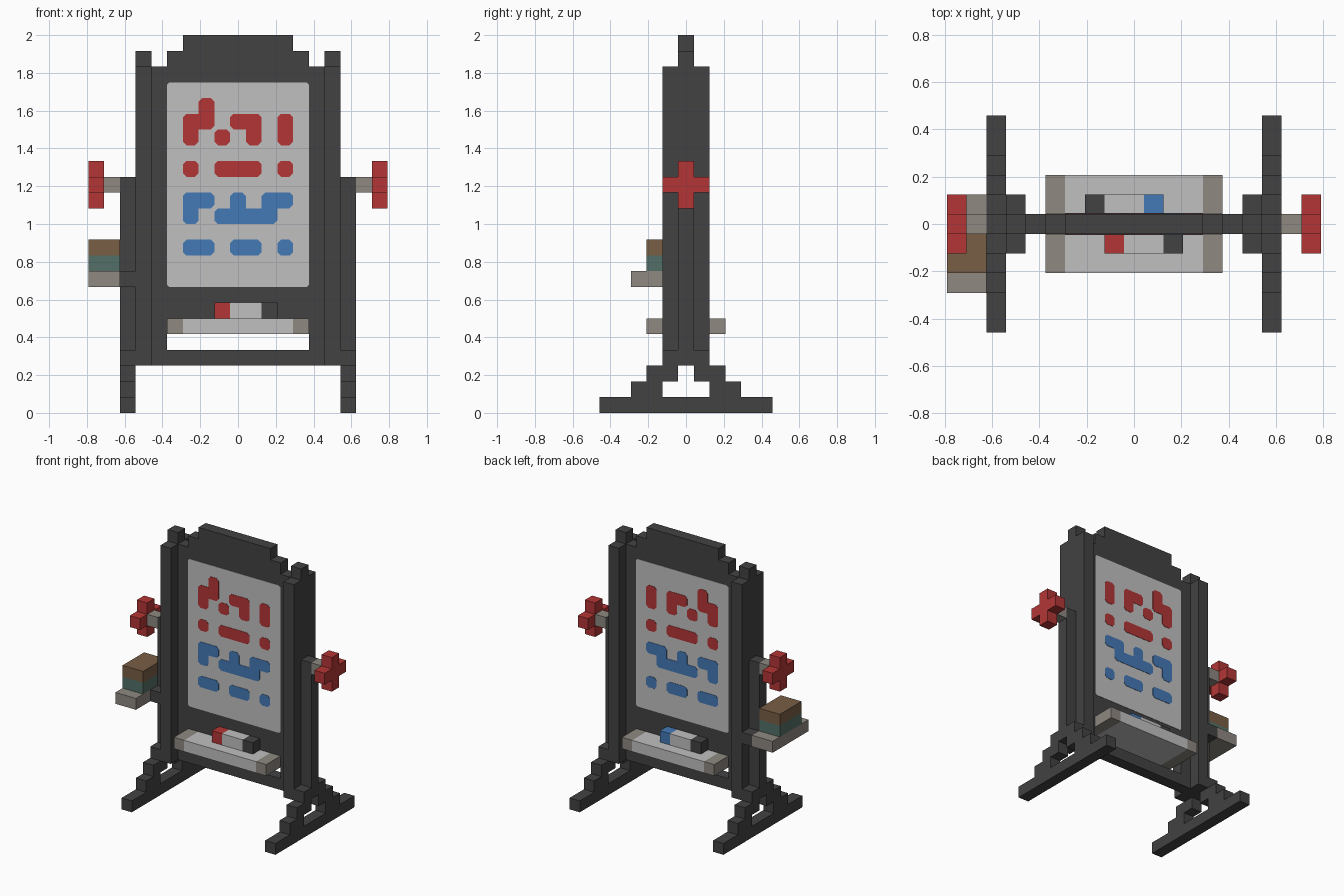
import bpy
import bmesh

U = 1 / 12  # size of one block

cube = bpy.data.objects.get("Cube")
if cube:
    bpy.data.objects.remove(cube, do_unlink=True)


def material(name, rgb):
    linear = [((c / 255 + 0.055) / 1.055) ** 2.4 for c in rgb]
    mat = bpy.data.materials.new(name)
    mat.use_nodes = True
    mat.diffuse_color = (*linear, 1)
    mat.node_tree.nodes["Principled BSDF"].inputs["Base Color"].default_value = (*linear, 1)
    return mat


charcoal = material("charcoal", (66, 66, 66))
white = material("board_white", (192, 192, 192))
red = material("red", (180, 54, 54))
blue = material("blue", (67, 121, 182))
stone = material("warm_grey", (142, 136, 128))
brown = material("brown", (120, 94, 69))
teal = material("grey_green", (84, 112, 104))


def finish(name, bm, mat):
    mesh = bpy.data.meshes.new(name)
    bmesh.ops.recalc_face_normals(bm, faces=bm.faces[:])
    bm.to_mesh(mesh)
    bm.free()
    mesh.materials.append(mat)
    obj = bpy.data.objects.new(name, mesh)
    bpy.context.collection.objects.link(obj)
    return obj


def blocks(name, mat, *boxes):
    """Each box is an (x, y, z) triple of (low, high) ranges in block units."""
    bm = bmesh.new()
    for box in boxes:
        for v in bmesh.ops.create_cube(bm, size=1)["verts"]:
            v.co = [U * ((lo + hi) / 2 + c * (hi - lo)) for c, (lo, hi) in zip(v.co, box)]
    return finish(name, bm, mat)


def span(s, lo, hi):
    """Range mirrored to the side given by s."""
    return tuple(sorted((s * lo, s * hi)))


def half(w):
    return (-w, w)


def slab(bm, x, z, depth, cut, corners):
    """Upright slab through the board, with chosen corners chamfered."""
    pts = []
    for sx, sz in ((1, 1), (-1, 1), (-1, -1), (1, -1)):
        px, pz = x[(sx + 1) // 2], z[(sz + 1) // 2]
        if corners(sx, sz):
            pair = [(px, pz - sz * cut), (px - sx * cut, pz)]
            pts += pair if sx * sz > 0 else pair[::-1]
        else:
            pts.append((px, pz))
    face = bm.faces.new([bm.verts.new((px * U, -depth * U, pz * U)) for px, pz in pts])
    new = bmesh.ops.extrude_face_region(bm, geom=[face])["geom"]
    for v in new:
        if isinstance(v, bmesh.types.BMVert):
            v.co.y = depth * U


# Board frame with stepped top and a slot under the tray
CORE = half(.5)
blocks("board_frame", charcoal,
       (half(5.5), CORE, (3, 4)),
       (span(1, 4.5, 5.5), CORE, (4, 6)),
       (span(-1, 4.5, 5.5), CORE, (4, 6)),
       (half(5.5), CORE, (6, 22)),
       (half(4.5), CORE, (22, 23)),
       (half(3.5), CORE, (23, 24)))

# Writing surface, showing on both faces
bm = bmesh.new()
slab(bm, half(4.5), (8, 21), .53, .14, lambda sx, sz: True)
finish("writing_surface", bm, white)


# Abstract marks, showing on both faces
def marks(name, mat, top, rows):
    bm = bmesh.new()

    def filled(r, c):
        return 0 <= r < len(rows) and 0 <= c < 7 and rows[r][c] == "#"

    for r, row in enumerate(rows):
        for c in range(7):
            if filled(r, c):
                x, z = c - 3.5, top - r - 1
                slab(bm, (x, x + 1), (z, z + 1), .56, .22,
                     lambda sx, sz: not filled(r, c + sx) and not filled(r - sz, c))
    finish(name, bm, mat)


marks("red_marks", red, 20, [".#.....", "##.##.#", "#.#.#.#", ".......", "#.###.#"])
marks("blue_marks", blue, 14, ["##.#.##", "#.####.", ".......", "##.##.#"])

# Posts, feet and knobs on both sides
for s, side in ((1, "left"), (-1, "right")):
    post, outer = span(s, 5.5, 6.5), span(s, 6.5, 7.5)
    blocks(side + "_post", charcoal,
           (post, half(1.5), (3, 22)), (post, CORE, (22, 23)))
    foot = [(outer, half(5.5), (0, 1)), (outer, half(1.5), (3, 4)), (outer, CORE, (4, 15))]
    for t in (1, -1):
        foot += [(outer, span(t, 1.5, 3.5), (1, 2)), (outer, span(t, .5, 2.5), (2, 3))]
    blocks(side + "_foot", charcoal, *foot)
    blocks(side + "_knob_shaft", stone, (span(s, 7.5, 8.5), CORE, (14, 15)))
    knob = span(s, 8.5, 9.5)
    blocks(side + "_knob", red, (knob, CORE, (13, 16)),
           (knob, span(1, .5, 1.5), (14, 15)), (knob, span(-1, .5, 1.5), (14, 15)))
    blocks(side + "_tray_end", stone, (span(s, 3.5, 4.5), half(2.5), (5, 6)))

# Tray with a marker pen on each face
blocks("tray", white, (half(3.5), half(2.5), (5, 6)))
for s, face, tip in ((1, "front", red), (-1, "back", blue)):
    y, z = span(-s, .5, 1.5), (6, 7)
    blocks(face + "_pen_tip", tip, (span(s, -1.5, -.5), y, z))
    blocks(face + "_pen_body", white, (span(s, -.5, 1.5), y, z))
    blocks(face + "_pen_cap", charcoal, (span(s, 1.5, 2.5), y, z))

# Side shelf with an eraser
SIDE = (-9.5, -7.5)
blocks("shelf_bracket", charcoal,
       ((-7.5, -6.5), (-1.5, -.5), (8, 9)), ((-7.5, -6.5), (.5, 1.5), (8, 9)))
blocks("side_shelf", stone, (SIDE, (-3.5, 1.5), (8, 9)))
blocks("eraser_pad", teal, (SIDE, (-2.5, .5), (9, 10)))
blocks("eraser_handle", brown, (SIDE, (-2.5, .5), (10, 11)))
